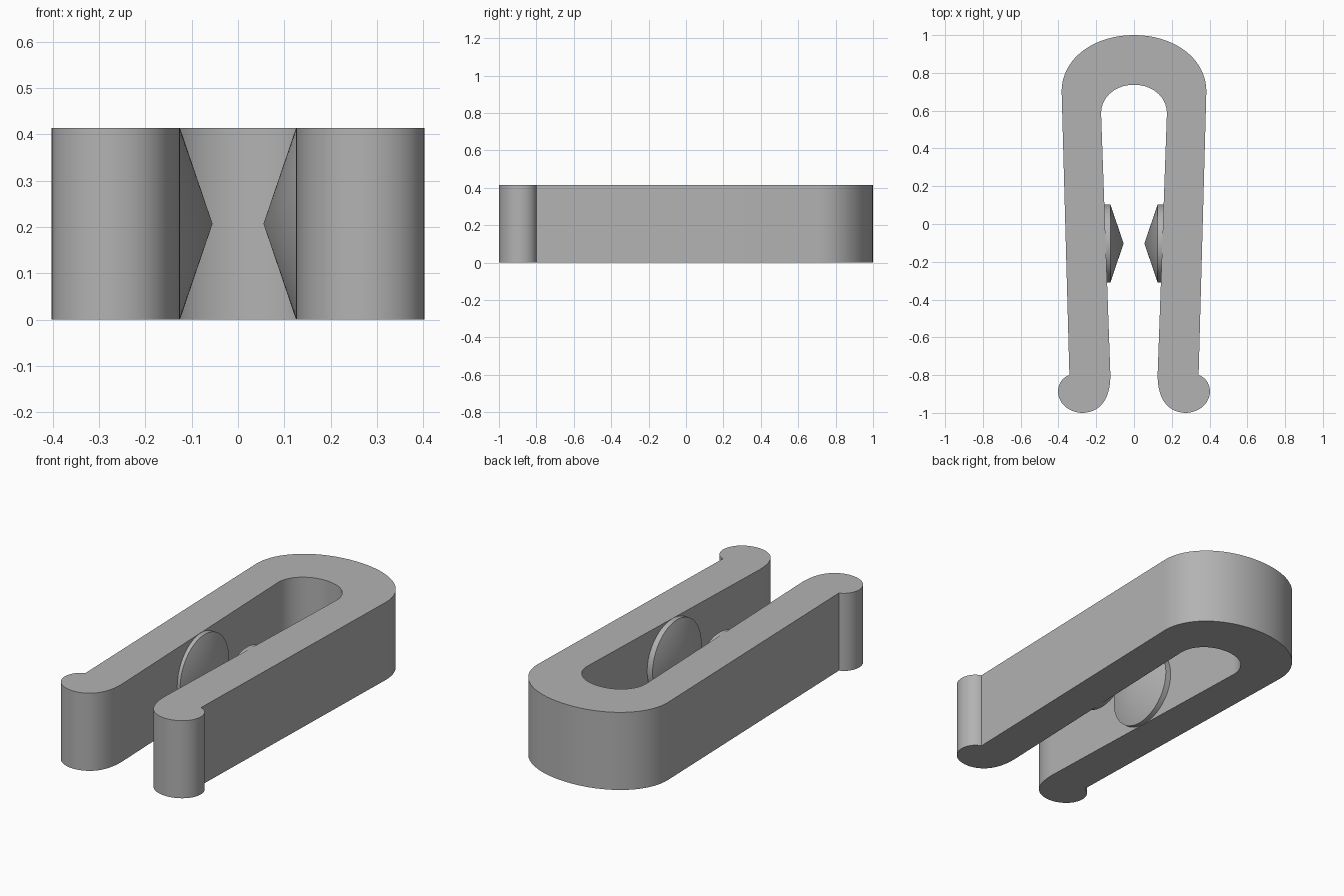
import bpy, bmesh, math
from mathutils import Vector, Matrix
from mathutils.geometry import interpolate_bezier

cube = bpy.data.objects.get("Cube")
if cube:
    bpy.data.objects.remove(cube, do_unlink=True)

HEIGHT = 0.414

grey = bpy.data.materials.new("plain grey")
grey.use_nodes = True
grey.diffuse_color = (0.45, 0.45, 0.45, 1)
grey.node_tree.nodes["Principled BSDF"].inputs["Base Color"].default_value = grey.diffuse_color


def finish(bm, name):
    bmesh.ops.recalc_face_normals(bm, faces=bm.faces)
    mesh = bpy.data.meshes.new(name)
    bm.to_mesh(mesh)
    bm.free()
    obj = bpy.data.objects.new(name, mesh)
    bpy.context.collection.objects.link(obj)
    mesh.materials.append(grey)
    bpy.ops.object.select_all(action="DESELECT")
    obj.select_set(True)
    bpy.context.view_layer.objects.active = obj
    bpy.ops.object.shade_smooth_by_angle(angle=math.radians(25))
    return obj


def curve(a, b, c, d, steps=14):
    return interpolate_bezier(Vector(a), Vector(b), Vector(c), Vector(d), steps + 1)


# Half outline of the clip: bend, foot bulb, rounded inner tip, inner bend
segments = [
    curve((0, 1), (0.22, 1), (0.385, 0.87), (0.383, 0.70), 20),
    curve((0.342, -0.80), (0.375, -0.81), (0.40, -0.84), (0.402, -0.885)),
    curve((0.402, -0.885), (0.402, -0.95), (0.345, -1), (0.27, -1)),
    curve((0.27, -1), (0.18, -0.995), (0.125, -0.93), (0.125, -0.80)),
    curve((0.174, 0.58), (0.177, 0.67), (0.10, 0.737), (0, 0.737), 20),
]
half = []
for seg in segments:
    for p in seg:
        if not half or (p - half[-1]).length > 1e-5:
            half.append(p)
outline = half + [Vector((-p.x, p.y)) for p in reversed(half[1:-1])]
# The mirrored half shares both centre points, so close it across the bend
outline = half + [Vector((-p.x, p.y)) for p in half[-2:0:-1]]

# Clip body: extruded outline
bm = bmesh.new()
face = bm.faces.new([bm.verts.new((p.x, p.y, 0)) for p in outline])
top = bmesh.ops.extrude_face_region(bm, geom=[face])
bmesh.ops.translate(bm, vec=(0, 0, HEIGHT),
                    verts=[v for v in top["geom"] if isinstance(v, bmesh.types.BMVert)])
finish(bm, "clip_body")

# Pointed gripping pads facing each other between the arms
RADIUS = 0.206
for name, side in (("left_pad", 1), ("right_pad", -1)):
    bm = bmesh.new()
    for near, far, r_far in ((0.125, 0.17, RADIUS), (0.125, 0.055, 0)):
        bmesh.ops.create_cone(
            bm, cap_ends=r_far > 0, segments=64, radius1=RADIUS, radius2=r_far,
            depth=abs(far - near),
            matrix=Matrix.Translation((side * (near + far) / 2, -0.103, HEIGHT / 2))
            @ Matrix.Rotation(side * math.copysign(math.pi / 2, far - near), 4, "Y"))
    # Drop the hidden disc where cone and rim meet, then join them
    hidden = [f for f in bm.faces
              if len(f.verts) > 4 and abs(abs(f.calc_center_median().x) - 0.125) < 0.001]
    bmesh.ops.delete(bm, geom=hidden, context="FACES_ONLY")
    bmesh.ops.remove_doubles(bm, verts=bm.verts, dist=0.0005)
    finish(bm, name)
